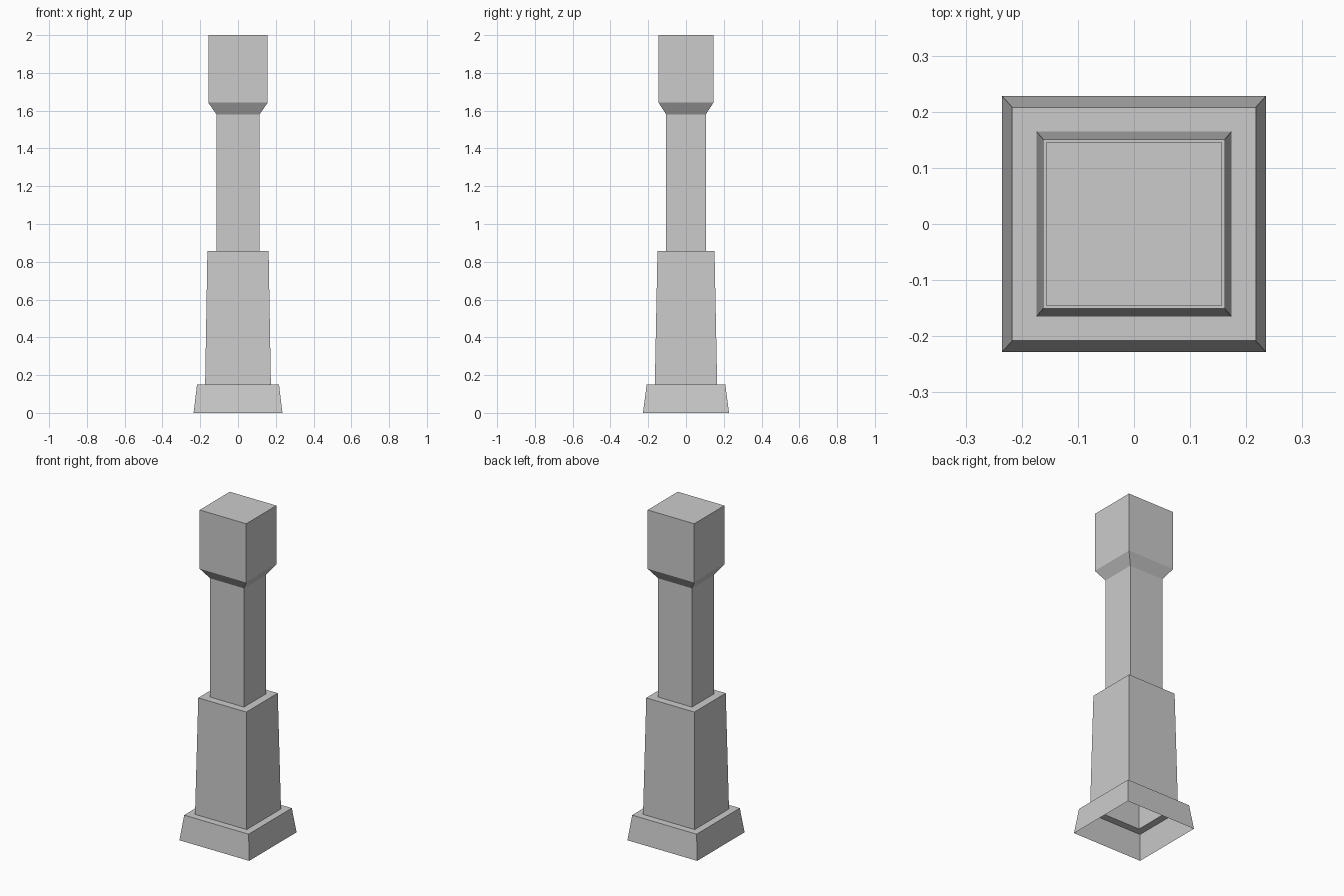
import bpy
import bmesh

cube = bpy.data.objects.get("Cube")
if cube:
    bpy.data.objects.remove(cube)

stone = bpy.data.materials.new("grey_stone")
stone.use_nodes = True
colour = (0.6, 0.6, 0.6, 1)
stone.diffuse_color = colour
stone.node_tree.nodes["Principled BSDF"].inputs["Base Color"].default_value = colour


def shell(name, rings, cap_top=False):
    """Rectangular open shell through rings of (half width, half depth, height)."""
    bm = bmesh.new()
    loops = [[bm.verts.new((sx * hx, sy * hy, z))
              for sx, sy in ((-1, -1), (1, -1), (1, 1), (-1, 1))]
             for hx, hy, z in rings]
    for low, high in zip(loops, loops[1:]):
        for i in range(4):
            j = (i + 1) % 4
            bm.faces.new((low[i], low[j], high[j], high[i]))
    if cap_top:
        bm.faces.new(loops[-1])
    mesh = bpy.data.meshes.new(name)
    bm.to_mesh(mesh)
    bm.free()
    mesh.materials.append(stone)
    obj = bpy.data.objects.new(name, mesh)
    bpy.context.collection.objects.link(obj)
    return obj


# Hollow plinth with its ledge, open underneath
foot = (0.174, 0.165, 0.15)
shell("plinth", [(0.235, 0.228, 0), (0.217, 0.208, 0.15), foot])

# Tapered pedestal with its ledge
neck = (0.114, 0.105, 0.857)
shell("pedestal", [foot, (0.162, 0.151, 0.857), neck])

# Straight shaft
collar = (0.114, 0.105, 1.58)
shell("shaft", [neck, collar])

# Block head on a flared collar
shell("head", [collar, (0.157, 0.145, 1.642), (0.157, 0.145, 2)], cap_top=True)
